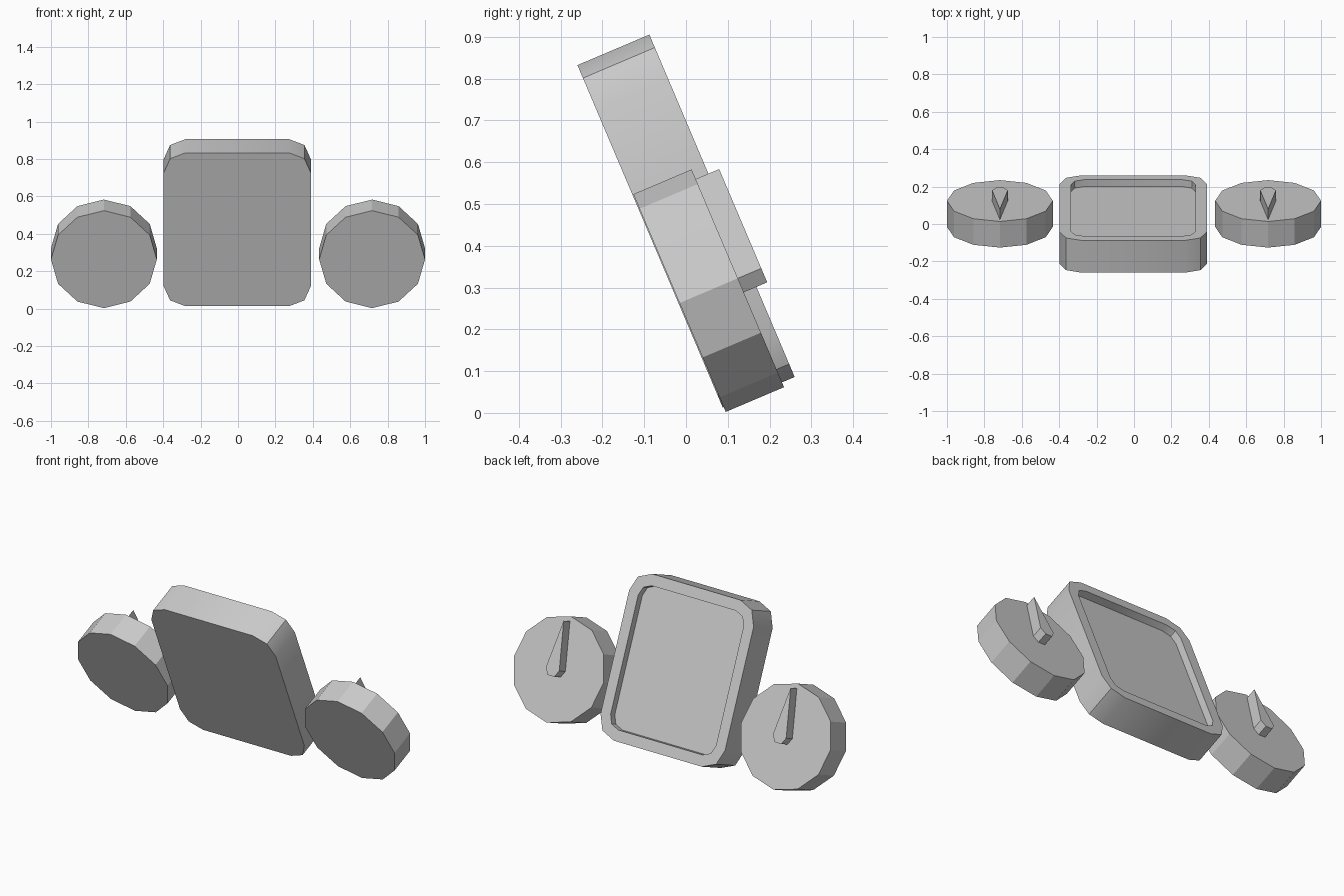
import bpy, bmesh
from math import sin, cos, radians, pi

cube = bpy.data.objects.get("Cube")
if cube:
    bpy.data.objects.remove(cube, do_unlink=True)

TILT = radians(23)

grey = bpy.data.materials.new("light_grey")
grey.use_nodes = True
colour = (0.6, 0.6, 0.6, 1)
grey.diffuse_color = colour
grey.node_tree.nodes["Principled BSDF"].inputs["Base Color"].default_value = colour


def arc(cx, cz, r, start, end, steps):
    """Points on an arc, angles in degrees, both ends included."""
    angles = [radians(start + (end - start) * i / steps) for i in range(steps + 1)]
    return [(cx + r * cos(a), cz + r * sin(a)) for a in angles]


def prism(name, outline, front, back, recess=None):
    """Extrude an outline from front to back; optionally sink a tray in the back."""
    bm = bmesh.new()
    rings = [[bm.verts.new((x, y, z)) for x, z in outline] for y in (front, back)]
    bm.faces.new(rings[0])
    back_face = bm.faces.new(rings[1][::-1])
    n = len(outline)
    for i in range(n):
        j = (i + 1) % n
        bm.faces.new((rings[0][i], rings[1][i], rings[1][j], rings[0][j]))
    bmesh.ops.recalc_face_normals(bm, faces=bm.faces[:])
    if recess:
        border, depth = recess
        bmesh.ops.inset_region(bm, faces=[back_face], thickness=border, use_even_offset=True)
        bmesh.ops.inset_region(bm, faces=[back_face], thickness=0.001, use_even_offset=True)
        for v in back_face.verts:
            v.co.y -= depth
    bm.normal_update()
    for f in bm.faces:
        f.smooth = True
    for e in bm.edges:
        e.smooth = e.calc_face_angle(pi) < radians(29)
    mesh = bpy.data.meshes.new(name)
    bm.to_mesh(mesh)
    bm.free()
    mesh.materials.append(grey)
    obj = bpy.data.objects.new(name, mesh)
    obj.rotation_euler.x = TILT
    bpy.context.collection.objects.link(obj)
    return obj


# Rounded panel with a shallow tray in its back
PX, PZ, HW, HH, R = -0.004, 0.4225, 0.393, 0.445, 0.115
panel_outline = []
for k, (sx, sz) in enumerate([(1, 1), (-1, 1), (-1, -1), (1, -1)]):
    panel_outline += arc(PX + sx * (HW - R), PZ + sz * (HH - R), R, 90 * k, 90 * k + 90, 2)
prism("panel", panel_outline, 0.086, 0.273, recess=(0.06, 0.04))

# Twelve-sided knobs, each with a teardrop pointer on the back
KNOB_Z = 0.248
for side, sx in (("left", 1), ("right", -1)):
    cx = sx * 0.717
    prism(side + "_knob", arc(cx, KNOB_Z, 0.283, 0, 330, 11), 0.0885, 0.24)
    pointer = arc(cx, KNOB_Z, 0.042, 180, 360, 3) + [(cx, 0.506)]
    prism(side + "_pointer", pointer, 0.239, 0.301)
